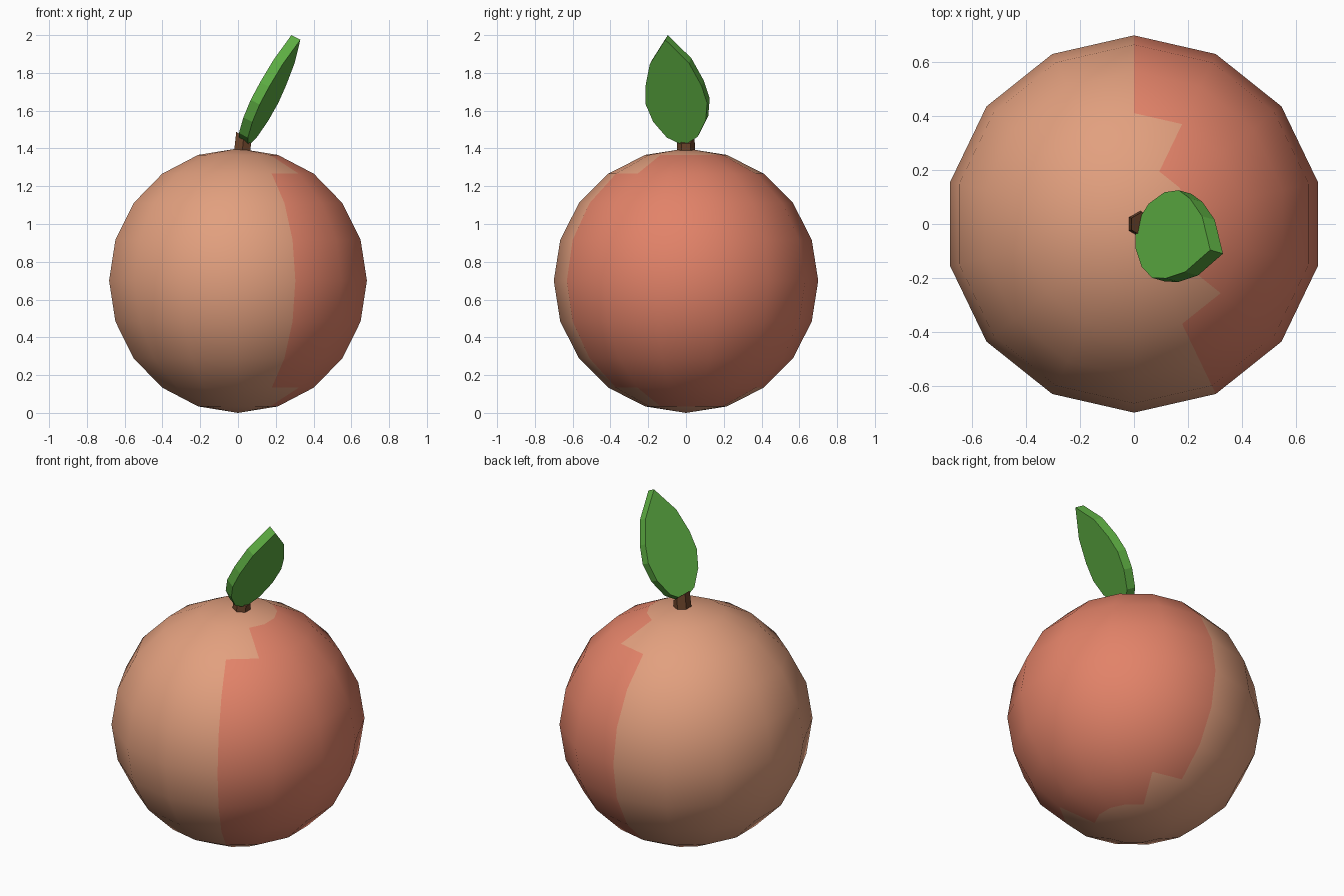
import bpy, bmesh
from math import sin, cos, pi, atan2, degrees
from mathutils import Vector

if "Cube" in bpy.data.objects:
    bpy.data.objects.remove(bpy.data.objects["Cube"])


def material(name, rgb):
    mat = bpy.data.materials.new(name)
    mat.use_nodes = True
    mat.diffuse_color = (*rgb, 1)
    mat.node_tree.nodes["Principled BSDF"].inputs["Base Color"].default_value = (*rgb, 1)
    return mat


def make_object(name, bm, *mats):
    bmesh.ops.recalc_face_normals(bm, faces=bm.faces)
    mesh = bpy.data.meshes.new(name)
    bm.to_mesh(mesh)
    bm.free()
    for mat in mats:
        mesh.materials.append(mat)
    obj = bpy.data.objects.new(name, mesh)
    bpy.context.collection.objects.link(obj)
    return obj


peach = material("peach skin", (0.76, 0.35, 0.21))
blush = material("red blush", (0.76, 0.225, 0.14))
green = material("leaf green", (0.11, 0.42, 0.055))
brown = material("stem brown", (0.155, 0.06, 0.025))

# Fruit: a half circle spun into a faceted ball with smooth shading
RADIUS, SEGMENTS, BANDS = 0.7, 14, 10
bm = bmesh.new()
arc = [bm.verts.new((0, RADIUS * sin(pi * i / BANDS), RADIUS * cos(pi * i / BANDS)))
       for i in range(BANDS + 1)]
edges = [bm.edges.new(pair) for pair in zip(arc, arc[1:])]
bmesh.ops.spin(bm, geom=arc + edges, cent=(0, 0, 0), axis=(0, 0, 1),
               angle=2 * pi, steps=SEGMENTS)
bmesh.ops.remove_doubles(bm, verts=bm.verts, dist=0.001)

# Blush: six segments wide on one side, narrowing in steps towards both poles
for face in bm.faces:
    face.smooth = True
    centre = face.calc_center_median()
    segment = int((degrees(atan2(centre.x, centre.y)) % 360) * SEGMENTS / 360)
    band = int(centre.angle(Vector((0, 0, 1))) / pi * BANDS)
    inset = min(band, BANDS - 1 - band)
    if inset >= 2:
        face.material_index = int(segment < 6)
    elif inset == 1:
        face.material_index = int(1 <= segment < 5)
bmesh.ops.translate(bm, verts=bm.verts, vec=(0, 0, RADIUS))
make_object("fruit", bm, peach, blush)

# Stem: six-sided peg with a slanted top
bm = bmesh.new()
bmesh.ops.create_cone(bm, cap_ends=True, segments=6, radius1=0.05, radius2=0.045, depth=0.12)
for v in bm.verts:
    top = v.co.z > 0
    v.co += Vector((0.02, 0, 1.42))
    if top:
        v.co.x += 0.01
        v.co.z = 1.49 - 0.8 * (v.co.x + 0.01)
make_object("stem", bm, brown)

# Leaf: pointed flat plate leaning outwards
base = Vector((0.055, -0.012, 1.415))
along = Vector((0.435, -0.155, 0.886)).normalized()
normal = Vector((0.86, -0.25, -0.45)).normalized()
across = normal.cross(along)
half = [(0.085, 0.05), (0.145, 0.145), (0.17, 0.25), (0.155, 0.355), (0.108, 0.49)]
outline = [(0, 0)] + half + [(0, 0.632)] + [(-u, v) for u, v in reversed(half)]
bm = bmesh.new()
plate = bm.faces.new([bm.verts.new(base + across * u + along * v) for u, v in outline])
result = bmesh.ops.extrude_face_region(bm, geom=[plate], use_keep_orig=True)
moved = [g for g in result["geom"] if isinstance(g, bmesh.types.BMVert)]
bmesh.ops.translate(bm, verts=moved, vec=normal * -0.055)
make_object("leaf", bm, green)
